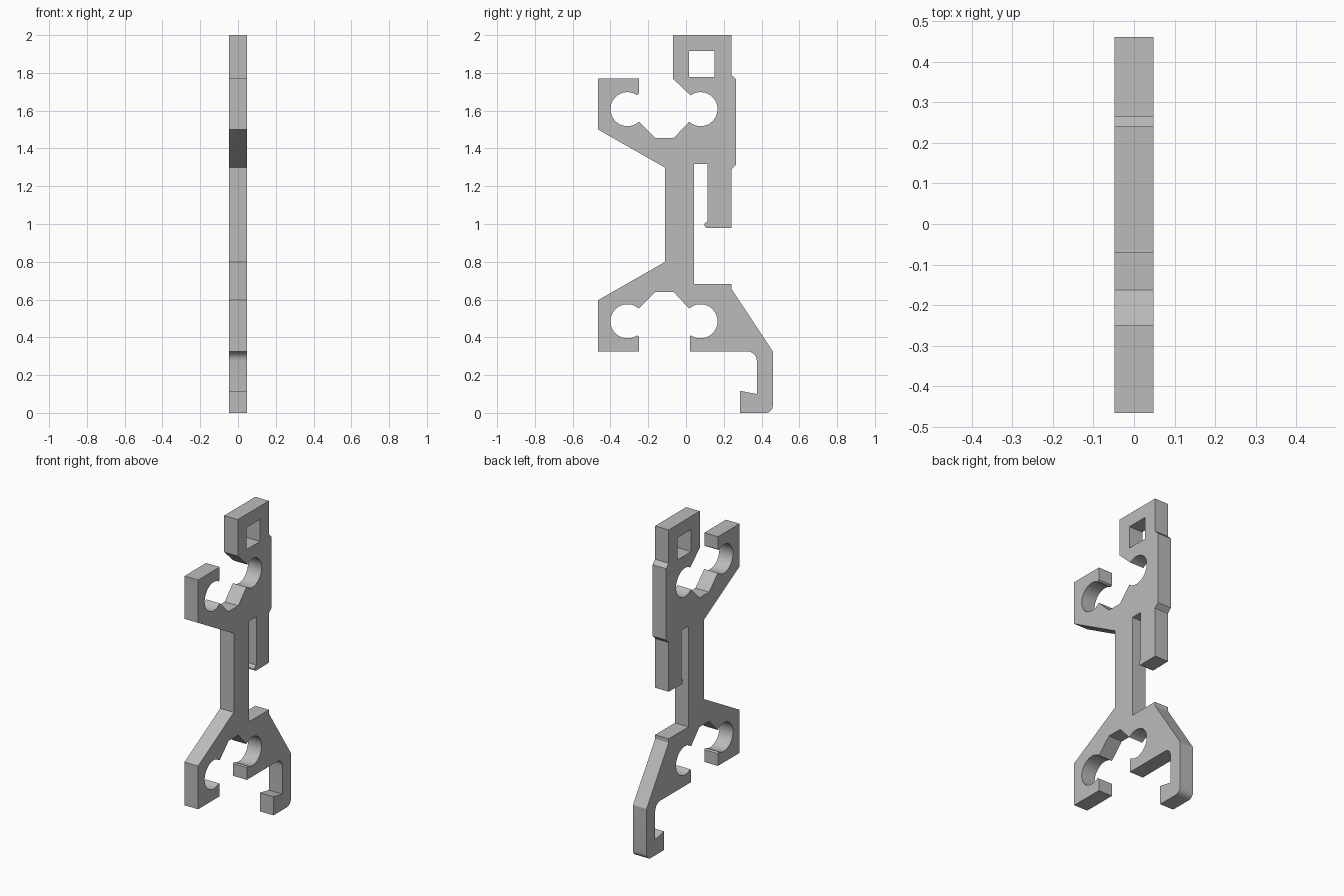
import bpy, bmesh
from math import cos, sin, radians
from mathutils import Vector

cube = bpy.data.objects.get("Cube")
if cube:
    bpy.data.objects.remove(cube, do_unlink=True)

HALF = 0.0475          # half thickness of the plate
R = 0.09               # radius of the clip sockets
FRONT, BACK = -0.31, 0.077
UPPER, LOWER = 1.608, 0.485


def arc(y, z, r, start, end, steps=8):
    """Points on an arc in the side plane, angles in degrees."""
    angles = [radians(start + (end - start) * i / steps) for i in range(steps + 1)]
    return [(y + r * cos(a), z + r * sin(a)) for a in angles]


# Head and slotted back edge
outline = [(-0.07, 2), (0.24, 2), (0.24, 1.79), (0.265, 1.765),
           (0.265, 1.315), (0.24, 1.29), (0.24, 0.98)]
# Spring finger with a small rounded nub, then the slot
outline += arc(0.115, 0.995, 0.017, 270, 90)
outline += [(0.115, 1.318), (0.042, 1.318), (0.042, 0.683), (0.24, 0.683), (0.24, 0.658)]
# Hooked tail
outline += [(0.46, 0.325)]
outline += arc(0.42, 0.04, 0.04, 0, -90)
outline += [(0.285, 0), (0.285, 0.117), (0.375, 0.1)]
outline += arc(0.325, 0.275, 0.05, 0, 90)
# Lower pair of clip sockets
outline += [(0.02, 0.325), (0.02, 0.403)]
outline += arc(BACK, LOWER, R, -124, 132, 32)
outline += [(-0.065, 0.64), (-0.162, 0.64)]
outline += arc(FRONT, LOWER, R, 48, 304, 32)
outline += [(-0.25, 0.403), (-0.25, 0.325), (-0.465, 0.325), (-0.465, 0.597)]
# Stem
outline += [(-0.11, 0.8), (-0.11, 1.298), (-0.465, 1.5)]
# Upper pair of clip sockets
outline += [(-0.465, 1.77), (-0.25, 1.77), (-0.25, 1.69)]
outline += arc(FRONT, UPPER, R, 56, 312, 32)
outline += [(-0.162, 1.455), (-0.065, 1.455)]
outline += arc(BACK, UPPER, R, -132, 126, 32)
outline += [(-0.07, 1.77)]

# Square window in the head
window = [(0.016, 1.778), (0.152, 1.778), (0.152, 1.917), (0.016, 1.917)]

# Fill the profile and extrude it to the plate thickness
bm = bmesh.new()
for loop in (outline, window):
    verts = [bm.verts.new((-HALF, y, z)) for y, z in loop]
    for a, b in zip(verts, verts[1:] + verts[:1]):
        bm.edges.new((a, b))
bmesh.ops.triangle_fill(bm, edges=bm.edges[:], use_beauty=True, normal=Vector((1, 0, 0)))
result = bmesh.ops.extrude_face_region(bm, geom=bm.faces[:], use_keep_orig=True)
top = [g for g in result["geom"] if isinstance(g, bmesh.types.BMVert)]
bmesh.ops.translate(bm, verts=top, vec=(2 * HALF, 0, 0))
bmesh.ops.recalc_face_normals(bm, faces=bm.faces[:])
mesh = bpy.data.meshes.new("clip_bracket")
bm.to_mesh(mesh)
bm.free()

bracket = bpy.data.objects.new("clip_bracket", mesh)
bpy.context.collection.objects.link(bracket)

# Plain grey plastic
grey = bpy.data.materials.new("grey plastic")
grey.use_nodes = True
colour = (0.5, 0.5, 0.5, 1)
grey.diffuse_color = colour
for node in grey.node_tree.nodes:
    if node.type == "BSDF_PRINCIPLED":
        node.inputs["Base Color"].default_value = colour
mesh.materials.append(grey)

bpy.ops.object.select_all(action="DESELECT")
bracket.select_set(True)
bpy.context.view_layer.objects.active = bracket
bpy.ops.object.shade_smooth_by_angle(angle=radians(25))
